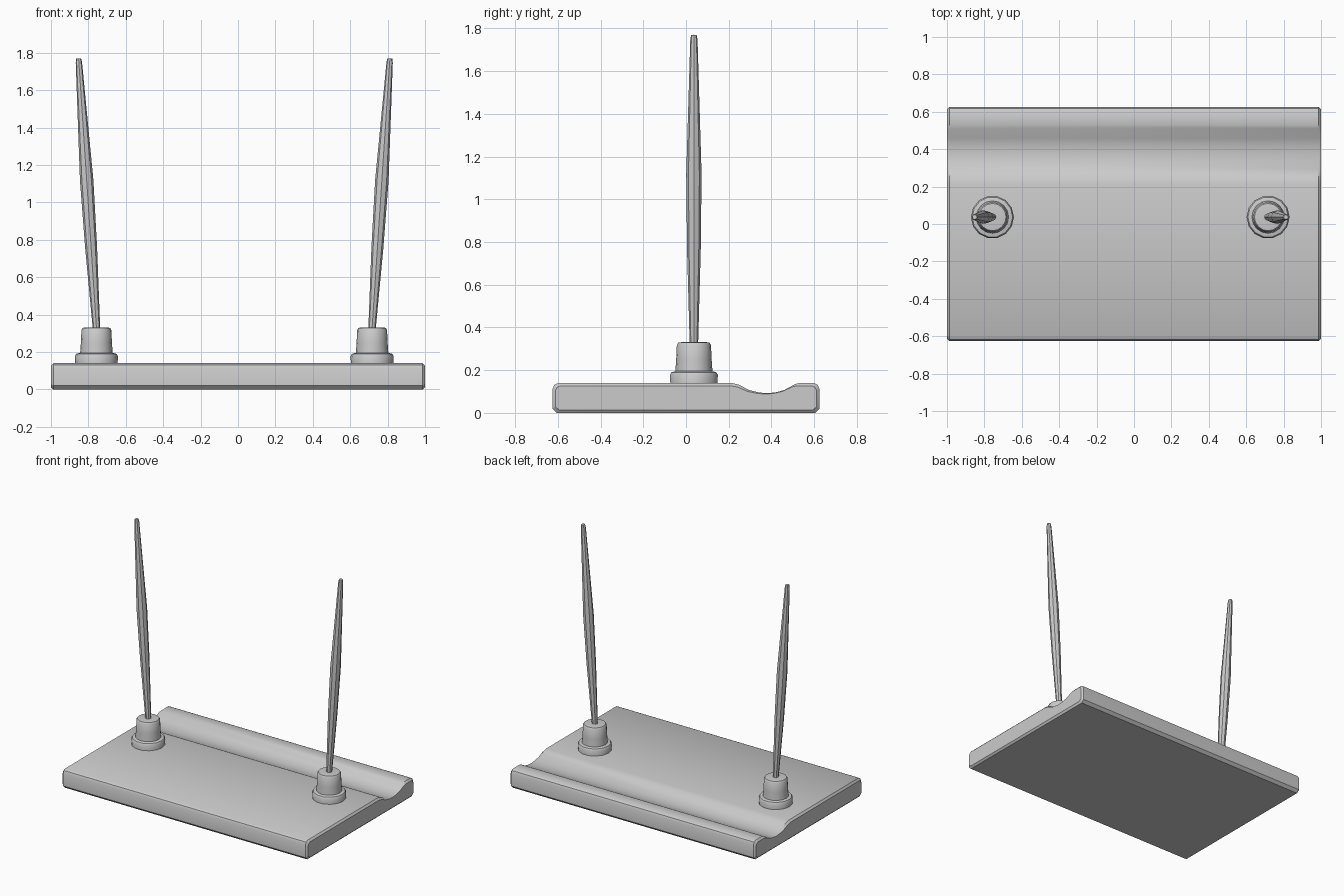
import bpy, bmesh, math
from mathutils import Matrix, Vector

if "Cube" in bpy.data.objects:
    bpy.data.objects.remove(bpy.data.objects["Cube"])


def finish(name, bm, angle=35):
    bmesh.ops.recalc_face_normals(bm, faces=bm.faces[:])
    mesh = bpy.data.meshes.new(name)
    bm.to_mesh(mesh)
    bm.free()
    ob = bpy.data.objects.new(name, mesh)
    bpy.context.collection.objects.link(ob)
    bpy.ops.object.select_all(action='DESELECT')
    bpy.context.view_layer.objects.active = ob
    ob.select_set(True)
    bpy.ops.object.shade_smooth_by_angle(angle=math.radians(angle))
    return ob


def lathe(name, profile, sides, matrix):
    """Closed solid of revolution from (radius, height) pairs."""
    bm = bmesh.new()
    rings = [[bm.verts.new(matrix @ Vector((r * math.cos(2 * math.pi * i / sides),
                                            r * math.sin(2 * math.pi * i / sides), z)))
              for i in range(sides)] for r, z in profile]
    for a, b in zip(rings, rings[1:]):
        for i in range(sides):
            j = (i + 1) % sides
            bm.faces.new((a[i], a[j], b[j], b[i]))
    bm.faces.new(rings[0])
    bm.faces.new(rings[-1])
    return finish(name, bm)


# Base slab: side profile with a pen groove, swept across x
profile = [(-0.625, 0.02), (-0.605, 0), (0.605, 0), (0.625, 0.02),
           (0.625, 0.112), (0.617, 0.131), (0.60, 0.14), (0.53, 0.14), (0.51, 0.134),
           (0.46, 0.107), (0.42, 0.096), (0.38, 0.092), (0.34, 0.096), (0.295, 0.107),
           (0.25, 0.131), (0.215, 0.14),
           (-0.60, 0.14), (-0.617, 0.131), (-0.625, 0.112)]
bm = bmesh.new()
sections = []
for x, inset in ((-1, 0.013), (-0.987, 0), (0.987, 0), (1, 0.013)):
    sy, sz = 1 - inset / 0.625, 1 - inset / 0.07
    sections.append([bm.verts.new((x, y * sy, 0.07 + (z - 0.07) * sz)) for y, z in profile])
n = len(profile)
for a, b in zip(sections, sections[1:]):
    for i in range(n):
        j = (i + 1) % n
        bm.faces.new((a[i], a[j], b[j], b[i]))
bm.faces.new(sections[0])
bm.faces.new(sections[-1])
finish("base", bm, 30)

# Two pen holders and pens, leaning outwards, mirrored about x = -0.02
for side, label in ((-1, "left"), (1, "right")):
    place = Matrix.Translation((-0.02 + side * 0.737, 0.037, 0))
    lathe(label + "_collar", [(0.113, 0.13), (0.115, 0.178), (0.108, 0.19), (0.09, 0.195)],
          14, place)
    lathe(label + "_cup", [(0.088, 0.18), (0.083, 0.25), (0.08, 0.318), (0.073, 0.329),
                           (0.06, 0.331)], 16, place)
    tilt = place @ Matrix.Translation((0, 0, 0.33)) @ Matrix.Rotation(side * 0.066, 4, 'Y')
    lathe(label + "_pen", [(0.019, -0.03), (0.02, 0), (0.032, 0.43), (0.036, 0.79),
                           (0.017, 1.42), (0.013, 1.443)], 8, tilt)
